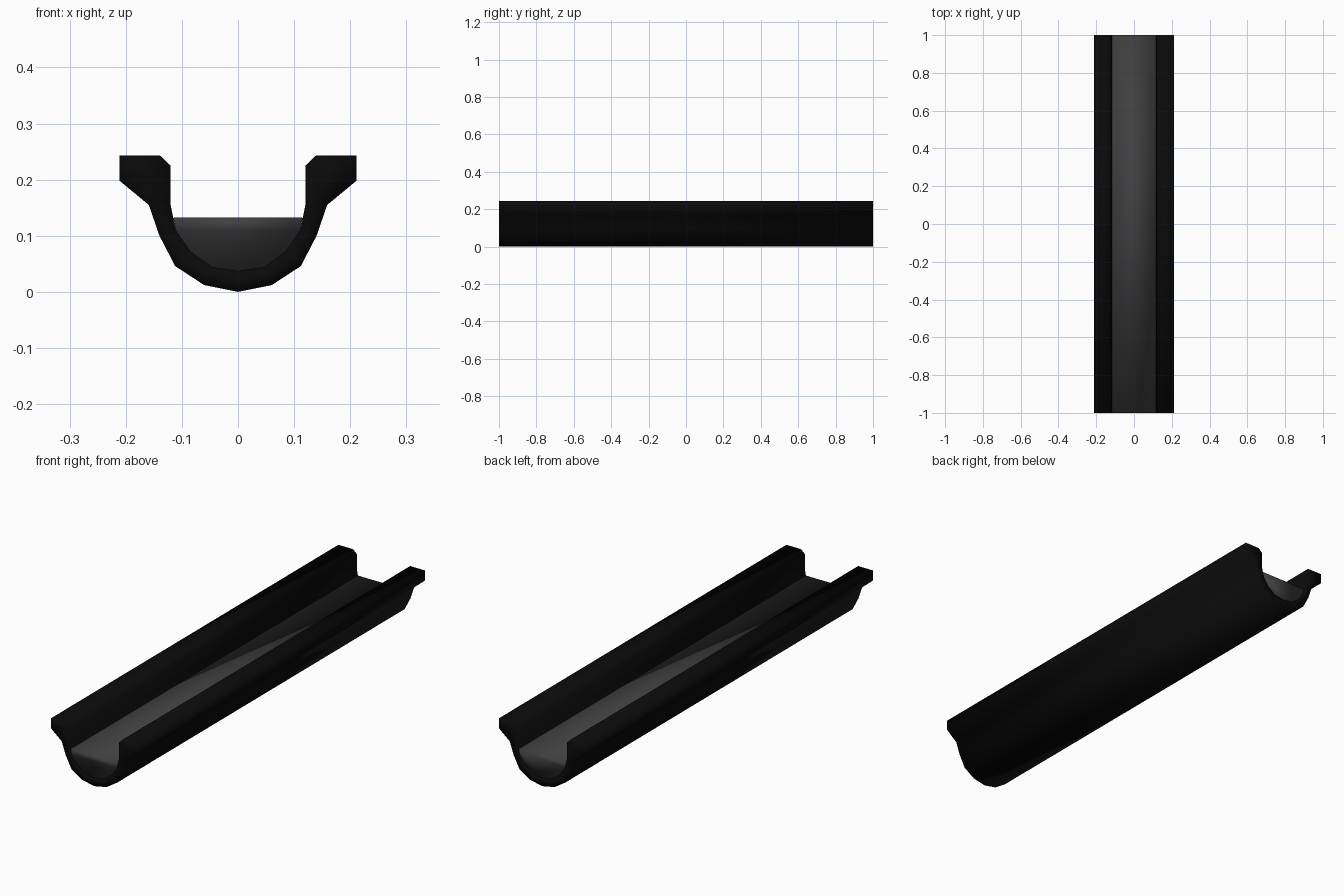
import bpy, bmesh

if "Cube" in bpy.data.objects:
    bpy.data.objects.remove(bpy.data.objects["Cube"])

HALF_LEN = 1.0

# Right halves of the cross-section (x, z), from the centre line up to the rim
OUTER = [(0, 0), (0.06, 0.012), (0.112, 0.046), (0.14, 0.10),
         (0.159, 0.155), (0.211, 0.198), (0.211, 0.243)]
INNER = [(0, 0.037), (0.046, 0.044), (0.085, 0.072), (0.111, 0.11),
         (0.12, 0.155), (0.12, 0.225), (0.139, 0.243)]
WATER_EDGE = (0.1155, 0.133)


def mirrored(half):
    """Full left-to-right profile from a right half starting at x = 0."""
    return [(-x, z) for x, z in half[:0:-1]] + half


def material(name, value):
    mat = bpy.data.materials.new(name)
    mat.diffuse_color = (value, value, value, 1)
    mat.use_nodes = True
    mat.node_tree.nodes["Principled BSDF"].inputs["Base Color"].default_value = mat.diffuse_color
    return mat


def channel_solid(name, lower, upper, mat):
    """Extrude the band between two matching profiles along y."""
    bm = bmesh.new()
    loop = lower + upper[::-1]
    count, n = len(loop), len(lower)
    ends = [[bm.verts.new((x, y, z)) for x, z in loop]
            for y in (-HALF_LEN, HALF_LEN)]
    for i in range(count):
        j = (i + 1) % count
        bm.faces.new((ends[0][i], ends[0][j], ends[1][j], ends[1][i]))
    # End caps as strips between the two profiles
    for ring in ends:
        for i in range(n - 1):
            quad = [ring[i], ring[i + 1], ring[count - 2 - i], ring[count - 1 - i]]
            bm.faces.new(quad)
    bmesh.ops.recalc_face_normals(bm, faces=bm.faces)
    for f in bm.faces:
        f.smooth = True
    mesh = bpy.data.meshes.new(name)
    bm.to_mesh(mesh)
    bm.free()
    mesh.materials.append(mat)
    obj = bpy.data.objects.new(name, mesh)
    bpy.context.collection.objects.link(obj)
    return obj


def water_solid(name, profile, mat):
    """Fill the channel with a flat-topped prism."""
    bm = bmesh.new()
    section = bm.faces.new([bm.verts.new((x, -HALF_LEN, z)) for x, z in profile])
    ext = bmesh.ops.extrude_face_region(bm, geom=[section], use_keep_orig=True)
    moved = [v for v in ext["geom"] if isinstance(v, bmesh.types.BMVert)]
    bmesh.ops.translate(bm, verts=moved, vec=(0, 2 * HALF_LEN, 0))
    bmesh.ops.recalc_face_normals(bm, faces=bm.faces)
    for f in bm.faces:
        f.smooth = True
    mesh = bpy.data.meshes.new(name)
    bm.to_mesh(mesh)
    bm.free()
    mesh.materials.append(mat)
    obj = bpy.data.objects.new(name, mesh)
    bpy.context.collection.objects.link(obj)
    return obj


# Dark gutter channel with flared rims
channel_solid("gutter", mirrored(OUTER), mirrored(INNER), material("black", 0.003))

# Grey fill lying in the channel
water_solid("channel_fill", mirrored(INNER[:4] + [WATER_EDGE]), material("dark_grey", 0.05))
